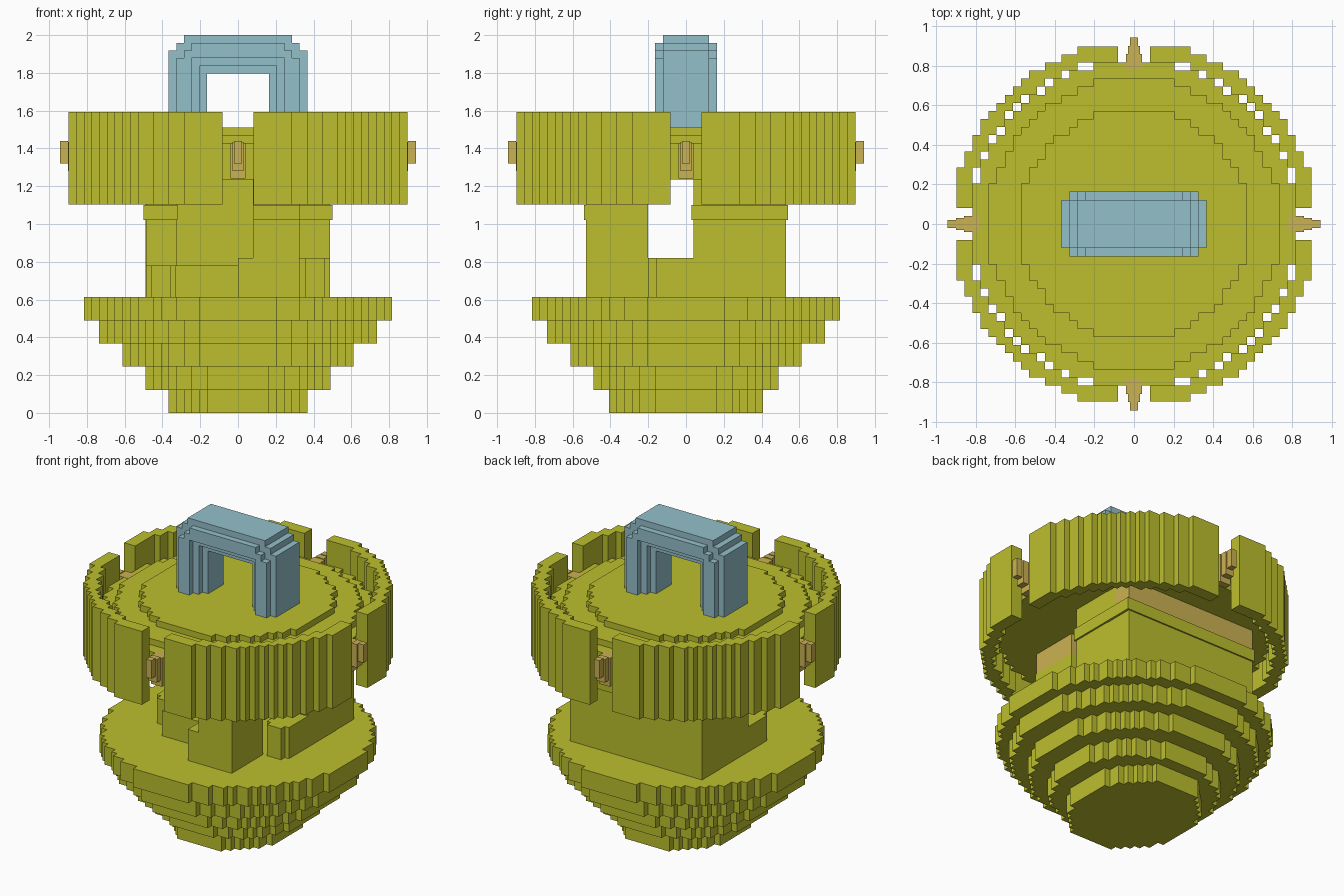
import bpy, bmesh, math
from mathutils import Vector

if "Cube" in bpy.data.objects:
    bpy.data.objects.remove(bpy.data.objects["Cube"])

U = 2 / 49  # block size


def material(name, rgb):
    m = bpy.data.materials.new(name)
    lin = [((c / 255 + 0.055) / 1.055) ** 2.4 for c in rgb]
    m.diffuse_color = (*lin, 1)
    m.use_nodes = True
    m.node_tree.nodes["Principled BSDF"].inputs["Base Color"].default_value = m.diffuse_color
    return m


OLIVE = material("olive", (188, 191, 46))
TAN = material("tan", (203, 178, 82))
BLUE = material("pale blue", (148, 192, 202))


def finish(name, bm, mat):
    bmesh.ops.remove_doubles(bm, verts=bm.verts, dist=1e-5)
    bmesh.ops.dissolve_limit(bm, angle_limit=0.01, verts=bm.verts, edges=bm.edges)
    bmesh.ops.recalc_face_normals(bm, faces=bm.faces)
    me = bpy.data.meshes.new(name)
    bm.to_mesh(me)
    bm.free()
    me.materials.append(mat)
    ob = bpy.data.objects.new(name, me)
    bpy.context.collection.objects.link(ob)
    return ob


def extrude_cells(bm, test, r, a0, a1, axis="z"):
    """Extrude every unit cell (i, j) passing the test from a0 to a1 (in blocks)."""
    cells = {(i, j) for i in range(-r, r) for j in range(-r, r) if test(i + .5, j + .5)}

    def v(i, j, a):
        return bm.verts.new(Vector((i, j, a) if axis == "z" else (i, a, j)) * U)

    for i, j in cells:
        c = [(i, j), (i + 1, j), (i + 1, j + 1), (i, j + 1)]
        for a in (a0, a1):
            bm.faces.new([v(*p, a) for p in c])
        for k, n in enumerate([(i, j - 1), (i + 1, j), (i, j + 1), (i - 1, j)]):
            if n not in cells:
                p, q = c[k], c[(k + 1) % 4]
                bm.faces.new([v(*p, a0), v(*q, a0), v(*q, a1), v(*p, a1)])


def layer(name, test, r, a0, a1, mat, axis="z"):
    bm = bmesh.new()
    extrude_cells(bm, test, r, a0, a1, axis)
    return finish(name, bm, mat)


def disc(name, rx, z0, z1, ry=None):
    ry = ry or rx
    layer(name, lambda x, y: (x / rx) ** 2 + (y / ry) ** 2 <= 1, 24, z0, z1, OLIVE)


def box(name, x0, x1, y0, y1, z0, z1, mat=OLIVE, turn=0):
    bm = bmesh.new()
    bmesh.ops.create_cube(bm, size=1)
    for v in bm.verts:
        v.co = (x0 + (v.co.x + .5) * (x1 - x0), y0 + (v.co.y + .5) * (y1 - y0),
                z0 + (v.co.z + .5) * (z1 - z0))
    ob = finish(name, bm, mat)
    ob.rotation_euler.z = turn
    return ob


# Stepped bowl base
disc("base_step_1", 9.35, 0, 3, 10.3)
for n, rad in enumerate((12.3, 15.2, 18.1, 20.1)):
    disc(f"base_step_{n + 2}", rad, 3 + 3 * n, 6 + 3 * n)

# Stepped lid
disc("lid_lower", 20.1, 30.3, 35)
disc("lid_middle", 18.1, 35, 36)
disc("lid_upper", 14.25, 36, 37)

# Outer ring, split by four slots
layer("outer_ring",
      lambda x, y: 20.6 <= math.hypot(x, y) <= 22.55 and abs(x) > 2 and abs(y) > 2,
      24, 27, 39, OLIVE)

# Neck: back wall, side walls with lower front ends, front pillar
LID = 30.3 * U
box("neck_back_wall", -.49, .485, .33, .53, .61, 1.1)
box("neck_back_inner", -.49, .485, .33, .40, 1.1, LID)
box("neck_back_top", -.49, .485, .40, .53, 1.1, LID, TAN)
for side, s in (("left", -1), ("right", 1)):
    xa, xb = sorted((s * .325, s * .488))
    box(f"neck_{side}_wall", xa, xb, .04, .33, .61, LID)
    top = .78 if s < 0 else .82
    box(f"neck_{side}_low_wall", xa, xb, -.16, .04, .61, top)
    box(f"neck_{side}_low_end", xa + .03, xb - .03, -.2, -.16, .61, top)
    xa, xb = sorted((s * .32, s * .5))
    box(f"neck_{side}_band", xa, xb, .03, .54, 1.02, 1.1)
box("neck_back_band", -.5, .5, .33, .54, 1.02, 1.1)
box("neck_floor_block", -.33, 0, -.33, .04, .61, .78)
box("front_pillar_foot", 0, .325, -.53, -.2, .61, .82)
box("front_pillar", .08, .325, -.53, -.2, .82, 1.1)
box("front_pillar_band", .08, .325, -.54, -.2, 1.02, 1.1)
box("front_pillar_top", .08, .325, -.53, -.2, 1.1, LID, TAN)

# Tapered pegs in the four slots
for k in range(4):
    for n, (x0, x1, w, z0, z1) in enumerate(((.78, .86, .04, 1.24, 1.43),
                                             (.86, .90, .03, 1.28, 1.435),
                                             (.90, .942, .02, 1.32, 1.44))):
        box(f"peg_{k + 1}_{n + 1}", x0, x1, -w, w, z0, z1, TAN, k * math.pi / 2)


# Arched handle, bevelled in block steps
def arch(outer, inner, inner_top, top):
    def test(x, z):
        limit = outer - max(0, math.ceil(z) - (top - 2))
        return 36.9 < z < top and abs(x) < limit and (abs(x) > inner or z > inner_top)
    return test


layer("handle_core", arch(9, 4, 44, 49), 50, -2, 2, BLUE, "y")
for y in (-3, 2):
    layer("handle_shoulder", arch(9, 5, 45, 49), 50, y, y + 1, BLUE, "y")
for y in (-4, 3):
    layer("handle_face", arch(8, 6, 46, 48), 50, y, y + 1, BLUE, "y")
